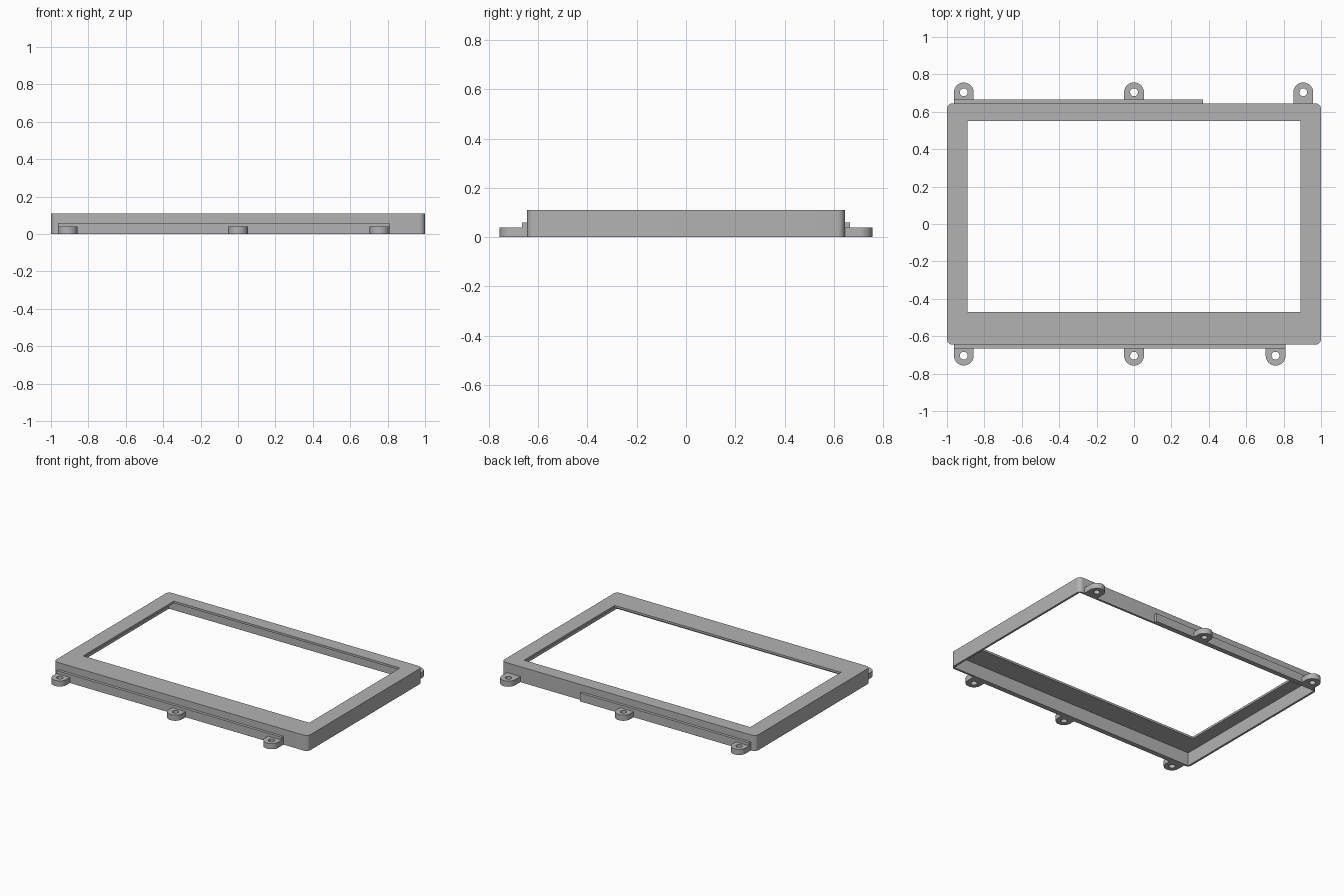
import bpy
import bmesh
from math import cos, sin, pi

old = bpy.data.objects.get("Cube")
if old:
    bpy.data.objects.remove(old, do_unlink=True)

GREY = (0.45, 0.45, 0.45, 1)
mat = bpy.data.materials.new("plain grey")
mat.use_nodes = True
mat.diffuse_color = GREY
mat.node_tree.nodes["Principled BSDF"].inputs["Base Color"].default_value = GREY

HALF_X, HALF_Y, HEIGHT = 1.0, 0.645, 0.11
WALL, LIP, CORNER = 0.015, 0.015, 0.03
LUG_R, HOLE_R, LUG_H = 0.053, 0.021, 0.04
LUG_Y, RAIL_Y, RAIL_H = 0.704, 0.665, 0.06


def arc(cx, cy, r, start, end, steps=8):
    return [(cx + r * cos(start + (end - start) * i / steps),
             cy + r * sin(start + (end - start) * i / steps)) for i in range(steps + 1)]


def rectangle(x0, x1, y0, y1):
    return [(x0, y0), (x1, y0), (x1, y1), (x0, y1)]


def rounded(hx, hy, r):
    pts = []
    for i, (sx, sy) in enumerate([(1, 1), (-1, 1), (-1, -1), (1, -1)]):
        pts += arc(sx * (hx - r), sy * (hy - r), r, i * pi / 2, (i + 1) * pi / 2)
    return pts


def plate(name, outlines, z0, z1):
    """Extrude closed outlines; any outline after the first is a hole."""
    curve = bpy.data.curves.new(name, "CURVE")
    curve.dimensions = "2D"
    curve.fill_mode = "BOTH"
    curve.extrude = (z1 - z0) / 2
    for pts in outlines:
        spline = curve.splines.new("POLY")
        spline.points.add(len(pts) - 1)
        for p, (x, y) in zip(spline.points, pts):
            p.co = (x, y, 0, 1)
        spline.use_cyclic_u = True
    temp = bpy.data.objects.new(name + "_outline", curve)
    bpy.context.collection.objects.link(temp)
    bpy.context.view_layer.update()
    deps = bpy.context.evaluated_depsgraph_get()
    mesh = bpy.data.meshes.new_from_object(temp.evaluated_get(deps))
    bpy.data.objects.remove(temp, do_unlink=True)
    bm = bmesh.new()
    bm.from_mesh(mesh)
    bmesh.ops.remove_doubles(bm, verts=bm.verts, dist=1e-5)
    bmesh.ops.translate(bm, verts=bm.verts, vec=(0, 0, (z0 + z1) / 2))
    bmesh.ops.recalc_face_normals(bm, faces=bm.faces)
    bm.to_mesh(mesh)
    bm.free()
    mesh.materials.clear()
    mesh.materials.append(mat)
    obj = bpy.data.objects.new(name, mesh)
    bpy.context.collection.objects.link(obj)
    return obj


def select_only(obj):
    bpy.ops.object.select_all(action="DESELECT")
    obj.select_set(True)
    bpy.context.view_layer.objects.active = obj


def cut(obj, cutter):
    cutter.hide_render = True
    mod = obj.modifiers.new("cut", "BOOLEAN")
    mod.operation = "DIFFERENCE"
    mod.solver = "EXACT"
    mod.object = cutter
    select_only(obj)
    bpy.ops.object.modifier_apply(modifier=mod.name)
    bpy.data.objects.remove(cutter, do_unlink=True)


# Bezel: a shallow open-bottomed tray with a window through the top
bezel = plate("bezel", [rounded(HALF_X, HALF_Y, CORNER)], 0, HEIGHT)
ix, iy = HALF_X - WALL, HALF_Y - WALL
cut(bezel, plate("pocket_cutter", [rectangle(-ix, ix, -iy, iy)], -0.1, HEIGHT - LIP))
cut(bezel, plate("window_cutter", [rectangle(-0.89, 0.89, -0.47, 0.55)], 0.05, 0.2))
parts = [bezel]

# Rails along the front and back walls
inner = HALF_Y - WALL / 2
parts.append(plate("front_rail", [rectangle(-0.963, 0.81, -RAIL_Y, -inner)], 0, RAIL_H))
parts.append(plate("back_rail", [rectangle(-0.963, 0.37, inner, RAIL_Y)], 0, RAIL_H))

# Screw lugs: round-ended tabs with a hole
for side, sign, places in (("front", -1, (-0.91, 0, 0.757)), ("back", 1, (-0.91, 0, 0.905))):
    for label, x in zip(("right", "middle", "left"), places):
        tab = arc(x, LUG_Y, LUG_R, 0, pi, 20) + [(x - LUG_R, inner), (x + LUG_R, inner)]
        hole = arc(x, LUG_Y, HOLE_R, 0, 2 * pi, 24)[:-1]
        outlines = [[(px, sign * py) for px, py in pts] for pts in (tab, hole)]
        parts.append(plate(f"{side}_{label}_lug", outlines, 0, LUG_H))

for obj in parts:
    select_only(obj)
    bpy.ops.object.shade_smooth_by_angle(angle=0.6)
